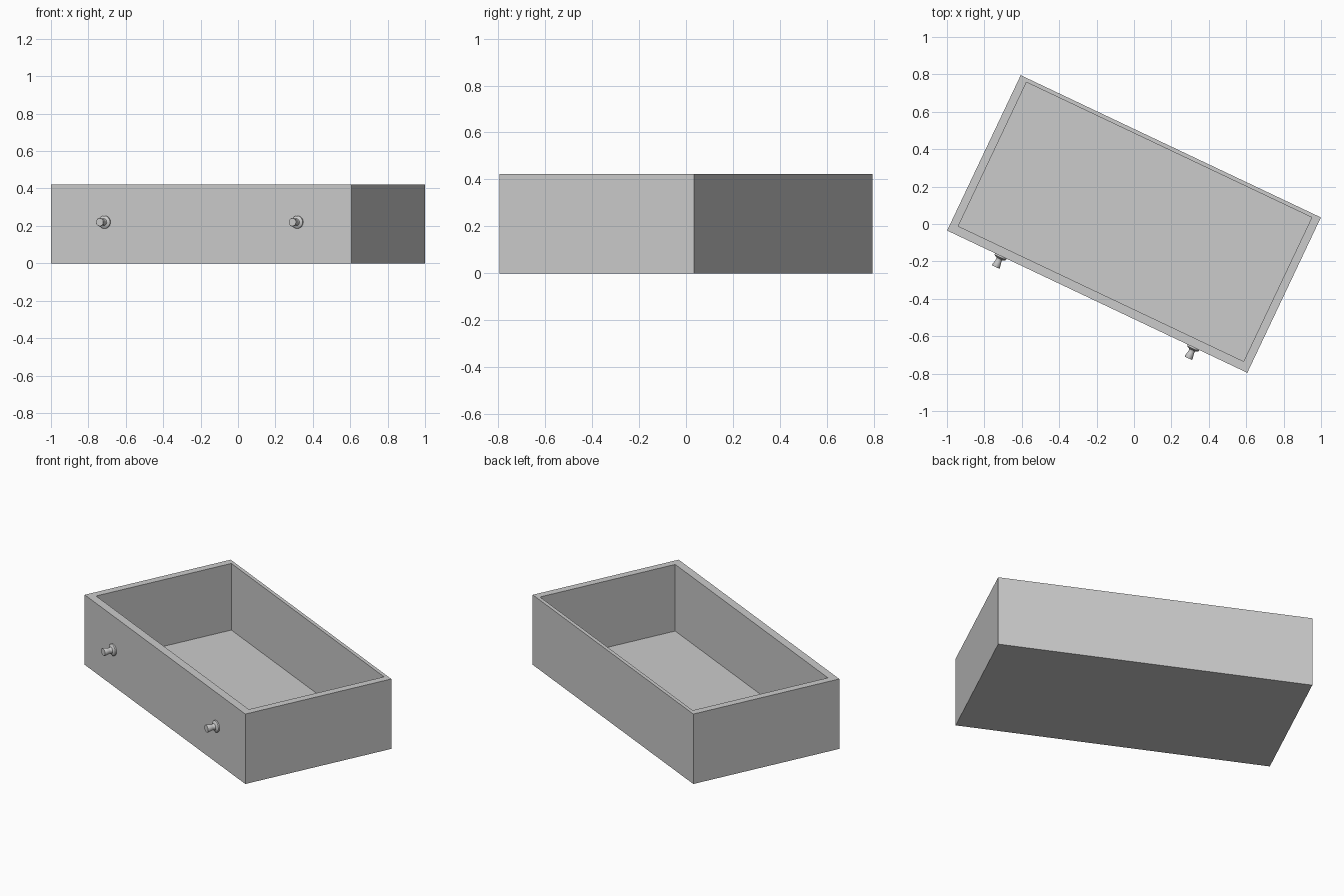
import bpy, bmesh
from math import radians, sin, cos, pi
from mathutils import Matrix

if "Cube" in bpy.data.objects:
    bpy.data.objects.remove(bpy.data.objects["Cube"])

# Drawer dimensions, in the drawer's own unrotated frame
W, D, H = 0.888, 0.4595, 0.422
SIDE, FRONT, BACK, FLOOR = 0.044, 0.047, 0.021, 0.02
TURN = Matrix.Rotation(radians(-25.35), 4, 'Z')


def finish(name, bm):
    bmesh.ops.recalc_face_normals(bm, faces=bm.faces)
    bm.transform(TURN)
    mesh = bpy.data.meshes.new(name)
    bm.to_mesh(mesh)
    bm.free()
    obj = bpy.data.objects.new(name, mesh)
    bpy.context.collection.objects.link(obj)
    return obj


def ring(bm, x0, x1, y0, y1, z):
    return [bm.verts.new(p) for p in
            ((x0, y0, z), (x1, y0, z), (x1, y1, z), (x0, y1, z))]


def bridge(bm, a, b):
    n = len(a)
    for i in range(n):
        j = (i + 1) % n
        bm.faces.new((a[i], a[j], b[j], b[i]))


# Open box: outside walls, rim, inside walls, floor
bm = bmesh.new()
inner = (-W + SIDE, W - SIDE, -D + FRONT, D - BACK)
rings = [ring(bm, -W, W, -D, D, 0), ring(bm, -W, W, -D, D, H),
         ring(bm, *inner, H), ring(bm, *inner, FLOOR)]
for a, b in zip(rings, rings[1:]):
    bridge(bm, a, b)
bm.faces.new(rings[0])
bm.faces.new(rings[-1])
finish("drawer_box", bm)

# Turned knobs: (radius, distance out from the front panel)
PROFILE = [(0.034, -0.004), (0.034, 0.008), (0.029, 0.012), (0.019, 0.016),
           (0.016, 0.022), (0.017, 0.032), (0.023, 0.061), (0.021, 0.065)]
SEG = 24
for side, x in (("left", -0.57), ("right", 0.57)):
    bm = bmesh.new()
    loops = []
    for r, d in PROFILE:
        loops.append([bm.verts.new((x + r * cos(2 * pi * i / SEG), -D - d,
                                    0.22 + r * sin(2 * pi * i / SEG)))
                      for i in range(SEG)])
    for a, b in zip(loops, loops[1:]):
        bridge(bm, a, b)
    bm.faces.new(loops[0])
    bm.faces.new(loops[-1])
    knob = finish(side + "_knob", bm)
    bpy.ops.object.select_all(action='DESELECT')
    knob.select_set(True)
    bpy.context.view_layer.objects.active = knob
    bpy.ops.object.shade_smooth_by_angle(angle=radians(40))
